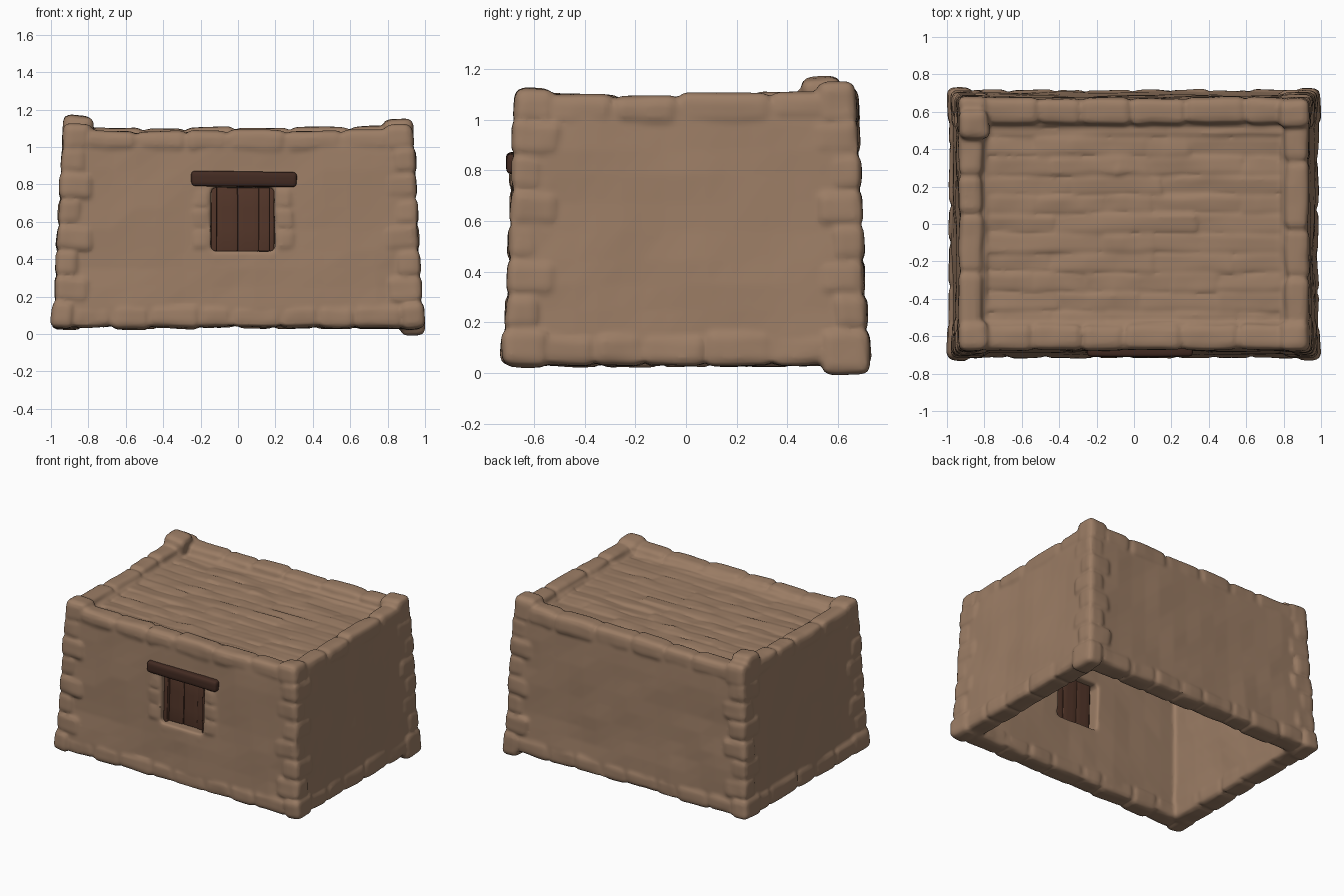
import bpy, bmesh, math, random
from mathutils import Vector, Euler, noise

if "Cube" in bpy.data.objects:
    bpy.data.objects.remove(bpy.data.objects["Cube"])

random.seed(7)


def material(name, rgb):
    m = bpy.data.materials.new(name)
    m.diffuse_color = (*rgb, 1)
    m.use_nodes = True
    m.node_tree.nodes["Principled BSDF"].inputs["Base Color"].default_value = m.diffuse_color
    return m


ADOBE = material("adobe_brown", (0.33, 0.205, 0.13))
SHUTTER = material("shutter_wood", (0.085, 0.036, 0.022))
BEAM = material("dark_beam_wood", (0.056, 0.024, 0.016))


# Battered (inward leaning) wall half-widths at a height
def hx(z):
    return 0.980 - 0.048 * z


def hy(z):
    return 0.710 - 0.042 * z


def rnd(a):
    return random.uniform(-a, a)


# Template of a gridded cube: integer coordinates and faces
N = 7
tb = bmesh.new()
bmesh.ops.create_cube(tb, size=2)
bmesh.ops.subdivide_edges(tb, edges=tb.edges[:], cuts=N - 1, use_grid_fill=True)
tb.verts.index_update()
CELLS = [[round((c + 1) * N / 2) for c in v.co] for v in tb.verts]
FACES = [[v.index for v in f.verts] for f in tb.faces]
tb.free()


# Lumpy rounded block added to a bmesh
def block(bm, center, size, r=0.035, rot=(0, 0, 0), lump=0.009):
    h = [s / 2 for s in size]
    r = min(r, 0.9 * min(h))
    steps = []
    for a in h:
        i = a - r
        steps.append([-a, -a + 0.3 * r, -i, -i / 3, i / 3, i, a - 0.3 * r, a])
    turn = Euler(rot).to_matrix()
    verts = []
    for c in CELLS:
        p = Vector([steps[k][c[k]] for k in range(3)])
        core = Vector([max(-(h[k] - r), min(h[k] - r, p[k])) for k in range(3)])
        p = core + (p - core).normalized() * r
        p = turn @ p + Vector(center)
        verts.append(bm.verts.new(p + noise.noise_vector(p * 7) * lump))
    for f in FACES:
        bm.faces.new([verts[i] for i in f])


def apply(ob, kind, **settings):
    mod = ob.modifiers.new(kind.lower(), kind)
    for key, value in settings.items():
        setattr(mod, key, value)
    bpy.ops.object.modifier_apply(modifier=mod.name)


def finish(bm, name, mat, angle=50, thickness=0):
    me = bpy.data.meshes.new(name)
    bm.to_mesh(me)
    bm.free()
    ob = bpy.data.objects.new(name, me)
    bpy.context.collection.objects.link(ob)
    me.materials.append(mat)
    bpy.ops.object.select_all(action='DESELECT')
    ob.select_set(True)
    bpy.context.view_layer.objects.active = ob
    if thickness:
        apply(ob, 'SOLIDIFY', thickness=thickness, offset=-1)
    bpy.ops.object.shade_smooth_by_angle(angle=math.radians(angle))
    return ob


# Course of stones along one wall
def course(bm, axis, sign, z0, z1, half, n, out, depth, r=0.035, rise=0.0):
    cuts = [-half + 2 * half * (i + (rnd(0.2) if 0 < i < n else 0)) / n for i in range(n + 1)]
    for a, b in zip(cuts, cuts[1:]):
        mid, length = (a + b) / 2, (b - a) * 1.04
        z = (z0 + z1) / 2 + rnd(0.004) + rise * mid
        height = z1 - z0 + rnd(0.012)
        edge = (hy(z) if axis == 'x' else hx(z)) + out + rnd(0.003) - depth / 2
        if axis == 'x':
            block(bm, (mid, sign * edge, z), (length, depth, height), r, (sign * 0.04, rnd(0.02), rnd(0.01)))
        else:
            block(bm, (sign * edge, mid, z), (depth, length, height), r, (rnd(0.02), -sign * 0.04, rnd(0.01)))


# Walls: a ring of gridded sides with a window opening, thickened inward
side = [-1 + i / 8 for i in range(16)]
front = [-1, -0.86, -0.72, -0.58, -0.44, -0.3, -0.152, -0.03, 0.09, 0.206, 0.34, 0.48, 0.62, 0.76, 0.88]
ring = [(u, -1) for u in front] + [(1, u) for u in side] + [(-u, 1) for u in side] + [(-1, -u) for u in side]
levels = [0.05, 0.15, 0.25, 0.35, 0.445, 0.56, 0.67, 0.785, 0.88, 0.98, 1.06]
bm = bmesh.new()
grid = []
for z in levels:
    row = []
    for u, v in ring:
        p = Vector((u * hx(z), v * hy(z), z))
        d = noise.noise(p * 4) * 0.014
        row.append(bm.verts.new(p + Vector((u, v, 0)) * d))
    grid.append(row)
for j in range(len(levels) - 1):
    for i in range(len(ring)):
        if 6 <= i < 9 and 4 <= j < 7:
            continue
        k = (i + 1) % len(ring)
        bm.faces.new((grid[j][i], grid[j][k], grid[j + 1][k], grid[j + 1][i]))
walls = finish(bm, "walls", ADOBE, 40, 0.14)

# Footing stones around the base
bm = bmesh.new()
for s in (-1, 1):
    course(bm, 'x', s, 0.03, 0.155, 0.88, 8, 0.011, 0.155)
    course(bm, 'y', s, 0.03, 0.16, 0.62, 5, 0.011, 0.155)
footing = finish(bm, "footing_stones", ADOBE)

# Corner stones, alternating long sides; the back right foot sits lower
bm = bmesh.new()
for sx in (-1, 1):
    for sy in (-1, 1):
        for i in range(7):
            low = -0.001 if (sx, sy) == (1, 1) else 0.03
            z0 = low if i == 0 else 0.03 + i * 0.138
            z1 = 0.03 + (i + 1) * 0.138
            z = (z0 + z1) / 2
            lx, ly = (0.19, 0.13) if i % 2 else (0.13, 0.19)
            lx, ly = lx + rnd(0.01), ly + rnd(0.01)
            o = 0.013 + rnd(0.003) + (0.008 if i == 0 else 0)
            lean = (sy * 0.04 + rnd(0.015), -sx * 0.045 + rnd(0.015), rnd(0.02))
            block(bm, (sx * (hx(z) + o - lx / 2), sy * (hy(z) + o - ly / 2), z),
                  (lx, ly, z1 - z0 + 0.01), 0.035, lean)
corners = finish(bm, "corner_stones", ADOBE)

# Parapet stones and taller corner caps
bm = bmesh.new()
course(bm, 'x', -1, 0.97, 1.09, 0.82, 6, 0.008, 0.14, 0.04)
course(bm, 'x', 1, 0.97, 1.11, 0.82, 6, 0.008, 0.14, 0.04)
for s in (-1, 1):
    course(bm, 'y', s, 0.97, 1.105, 0.56, 4, 0.008, 0.13, 0.04, 0.022)
caps = {(-1, -1): 1.12, (1, -1): 1.118, (-1, 1): 1.17, (1, 1): 1.15}
for (sx, sy), top in caps.items():
    z = (0.97 + top) / 2
    back = -0.06 if (sx, sy) == (-1, 1) else 0
    block(bm, (sx * (hx(z) + 0.01 - 0.08), sy * (hy(z) + 0.01 - 0.08) + back, z),
          (0.16, 0.16, top - 0.97), 0.04, (sy * 0.05, -sx * 0.05, rnd(0.08)))
block(bm, (-0.86, 0.6, 1.04), (0.16, 0.16, 0.17), 0.04, (0.05, 0.05, 0))
parapet = finish(bm, "parapet_stones", ADOBE)

# Roof slab and rows of clay-covered boards
bm = bmesh.new()
block(bm, (0, 0, 1.005), (1.74, 1.22, 0.05), 0.01, lump=0.003)
rows = 11
for i in range(rows):
    y = -0.52 + 1.04 * i / (rows - 1)
    n = random.choice((3, 4, 5))
    cuts = [-0.84 + 1.68 * (k + (rnd(0.3) if 0 < k < n else 0)) / n for k in range(n + 1)]
    for a, b in zip(cuts, cuts[1:]):
        block(bm, ((a + b) / 2, y, 1.018 + rnd(0.004)), (b - a + 0.02, 0.108 + rnd(0.008), 0.05),
              0.02, (rnd(0.12), rnd(0.015), rnd(0.015)), 0.012)
roof = finish(bm, "roof_boards", ADOBE)

# Window surround stones: jambs and sill
bm = bmesh.new()
for x in (-0.198, 0.248):
    for z, h in ((0.505, 0.115), (0.615, 0.12), (0.725, 0.115)):
        w = 0.095 + rnd(0.008)
        block(bm, (x, -hy(z) + 0.043, z), (w, 0.1, h), 0.025, (-0.04, rnd(0.03), 0))
for x in (-0.06, 0.11):
    block(bm, (x, -hy(0.405) + 0.045, 0.405), (0.18, 0.1, 0.075), 0.025, (-0.04, 0, 0))
window = finish(bm, "window_stones", ADOBE)

# Melt every clay part into one sculpted shell with soft seams
clay = [walls, footing, corners, parapet, roof, window]
bpy.ops.object.select_all(action='DESELECT')
for ob in clay:
    ob.select_set(True)
bpy.context.view_layer.objects.active = walls
bpy.ops.object.join()
walls.name = "clay_house_shell"
apply(walls, 'REMESH', mode='VOXEL', voxel_size=0.0125)
apply(walls, 'SMOOTH', factor=0.5, iterations=1)
walls.data.materials.clear()
walls.data.materials.append(ADOBE)
bpy.ops.object.shade_smooth_by_angle(angle=math.radians(60))

# Shutter: upright boards set back in the opening
bm = bmesh.new()
for x, w, y in ((-0.128, 0.03, -0.64), (-0.06, 0.115, -0.612), (0.055, 0.115, -0.608),
                (0.14, 0.06, -0.614), (0.181, 0.026, -0.64)):
    block(bm, (x, y, 0.615), (w, 0.03, 0.345), 0.006, (-0.04, 0, 0), 0.002)
finish(bm, "window_shutter", SHUTTER, 35)

# Lintel beam above the window
bm = bmesh.new()
block(bm, (0.033, -0.667, 0.829), (0.565, 0.085, 0.08), 0.02, (0, 0.012, 0), 0.004)
finish(bm, "window_lintel", BEAM, 40)
